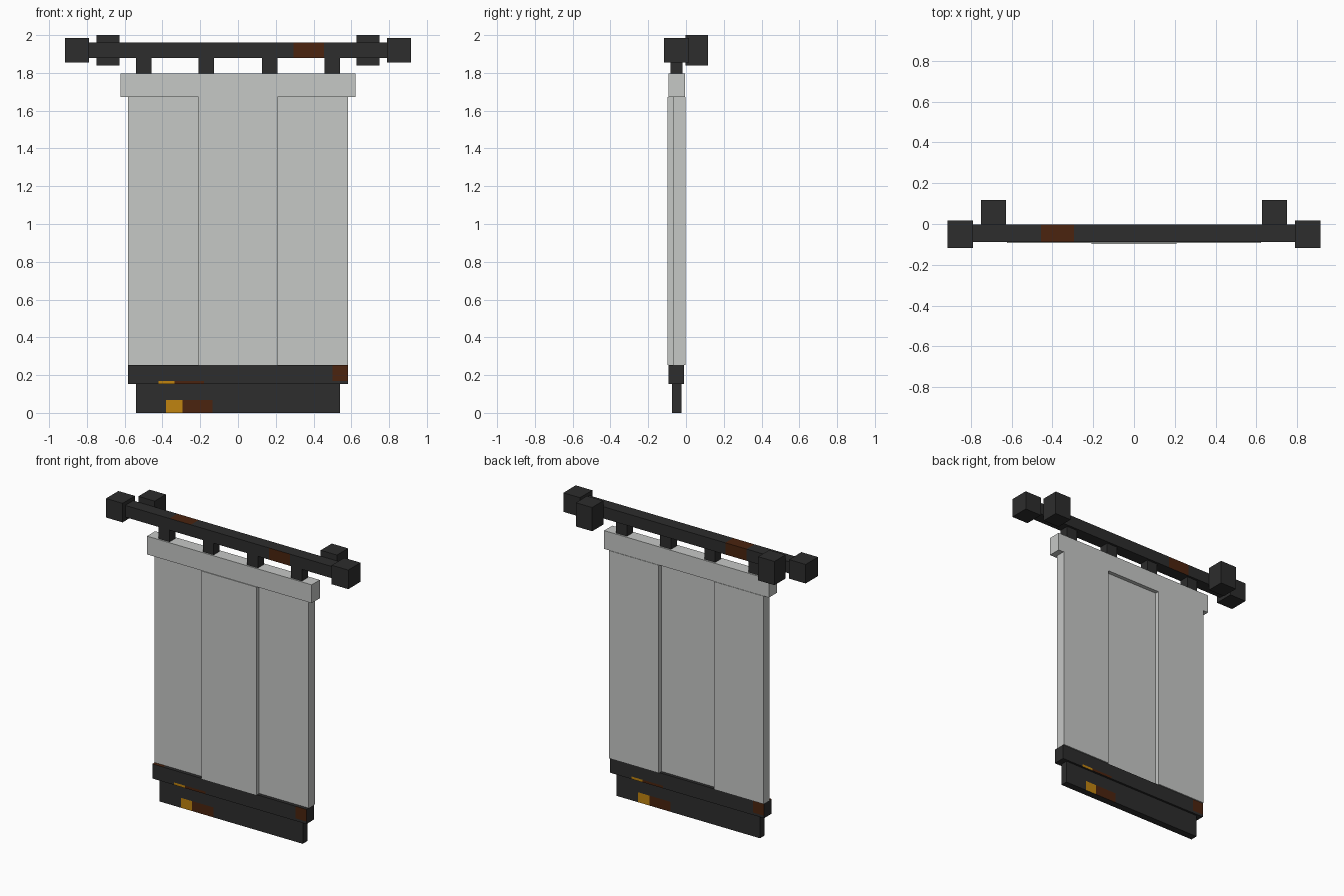
import bpy
import bmesh
from mathutils import Vector

if "Cube" in bpy.data.objects:
    bpy.data.objects.remove(bpy.data.objects["Cube"], do_unlink=True)


def material(name, rgb):
    m = bpy.data.materials.new(name)
    m.use_nodes = True
    m.diffuse_color = (*rgb, 1)
    bsdf = m.node_tree.nodes["Principled BSDF"]
    bsdf.inputs["Base Color"].default_value = (*rgb, 1)
    bsdf.inputs["Roughness"].default_value = 0.9
    return m


CLOTH = material("pale grey cloth", (0.565, 0.578, 0.565))
DARK = material("charcoal", (0.026, 0.026, 0.026))
BROWN = material("dark brown", (0.069, 0.017, 0.0045))
GOLD = material("gold", (0.527, 0.231, 0.005))


def box(name, x, y, z, mat, patches=()):
    """Box from ranges; each patch is (sides, x range, z range, material).
    Sides: F front, B back (x turned round), T top, R back-to-front top."""
    bm = bmesh.new()
    bmesh.ops.create_cube(bm, size=1)
    lo, hi = Vector((x[0], y[0], z[0])), Vector((x[1], y[1], z[1]))
    for v in bm.verts:
        v.co = Vector([l + (c + 0.5) * (h - l) for l, h, c in zip(lo, hi, v.co)])

    # Cut the box along the patch borders
    cuts = set()
    for sides, px, pz, _ in patches:
        cuts |= {(0, s * c) for c in px for s in (-1, 1)} | {(2, c) for c in pz}
    for axis, c in sorted(cuts):
        if lo[axis] + 0.001 < c < hi[axis] - 0.001:
            point, normal = Vector(), Vector()
            point[axis], normal[axis] = c, 1
            bmesh.ops.bisect_plane(bm, geom=bm.verts[:] + bm.edges[:] + bm.faces[:],
                                   plane_co=point, plane_no=normal)

    # Colour the faces inside each patch
    bm.normal_update()
    mats = [mat]
    for sides, px, pz, pmat in patches:
        if pmat not in mats:
            mats.append(pmat)
        for f in bm.faces:
            c, n = f.calc_center_median(), f.normal
            side = "F" if n.y < -0.5 else "B" if n.y > 0.5 else "T" if n.z > 0.5 else ""
            if not side or side not in sides:
                continue
            cx = c.x if side == "F" else -c.x
            if px[0] < cx < px[1] and (side == "T" or pz[0] < c.z < pz[1]):
                f.material_index = mats.index(pmat)

    me = bpy.data.meshes.new(name)
    bm.to_mesh(me)
    bm.free()
    for m in mats:
        me.materials.append(m)
    ob = bpy.data.objects.new(name, me)
    bpy.context.collection.objects.link(ob)
    return ob


# Crossbar with a worn brown band
box("crossbar", (-0.79, 0.79), (-0.088, -0.003), (1.88, 1.96), DARK,
    [("FBT", (0.295, 0.455), (1.88, 1.96), BROWN)])

# Crossbar end caps and wall brackets
for side, s in (("left", 1), ("right", -1)):
    box(side + "_end_cap", sorted((s * 0.79, s * 0.915)), (-0.117, 0.016),
        (1.855, 1.985), DARK)
    box(side + "_wall_bracket", sorted((s * 0.627, s * 0.75)), (-0.003, 0.117),
        (1.838, 2.0), DARK)

# Hangers between crossbar and header
for i, cx in enumerate((-0.5, -0.167, 0.167, 0.5)):
    box(f"hanger_{i + 1}", (cx - 0.041, cx + 0.041), (-0.083, -0.018),
        (1.797, 1.88), DARK)

# Cloth header and three hanging panels, the middle one set forward
box("header", (-0.622, 0.622), (-0.093, -0.006), (1.672, 1.797), CLOTH)
box("middle_panel", (-0.208, 0.208), (-0.098, -0.033), (0.253, 1.672), CLOTH)
for side, s in (("left", 1), ("right", -1)):
    box(side + "_panel", sorted((s * 0.208, s * 0.582)), (-0.069, -0.003),
        (0.253, 1.672), CLOTH)

# Weighted bars at the bottom
box("bottom_bar", (-0.582, 0.582), (-0.093, -0.011), (0.153, 0.253), DARK,
    [("FBT", (0.5, 0.59), (0.17, 0.253), BROWN),
     ("FB", (-0.42, -0.335), (0.153, 0.17), GOLD),
     ("FB", (-0.335, -0.18), (0.153, 0.17), BROWN)])
box("lower_bar", (-0.541, 0.541), (-0.074, -0.025), (0, 0.153), DARK,
    [("FB", (-0.38, -0.295), (0, 0.068), GOLD),
     ("FB", (-0.295, -0.135), (0, 0.068), BROWN)])
